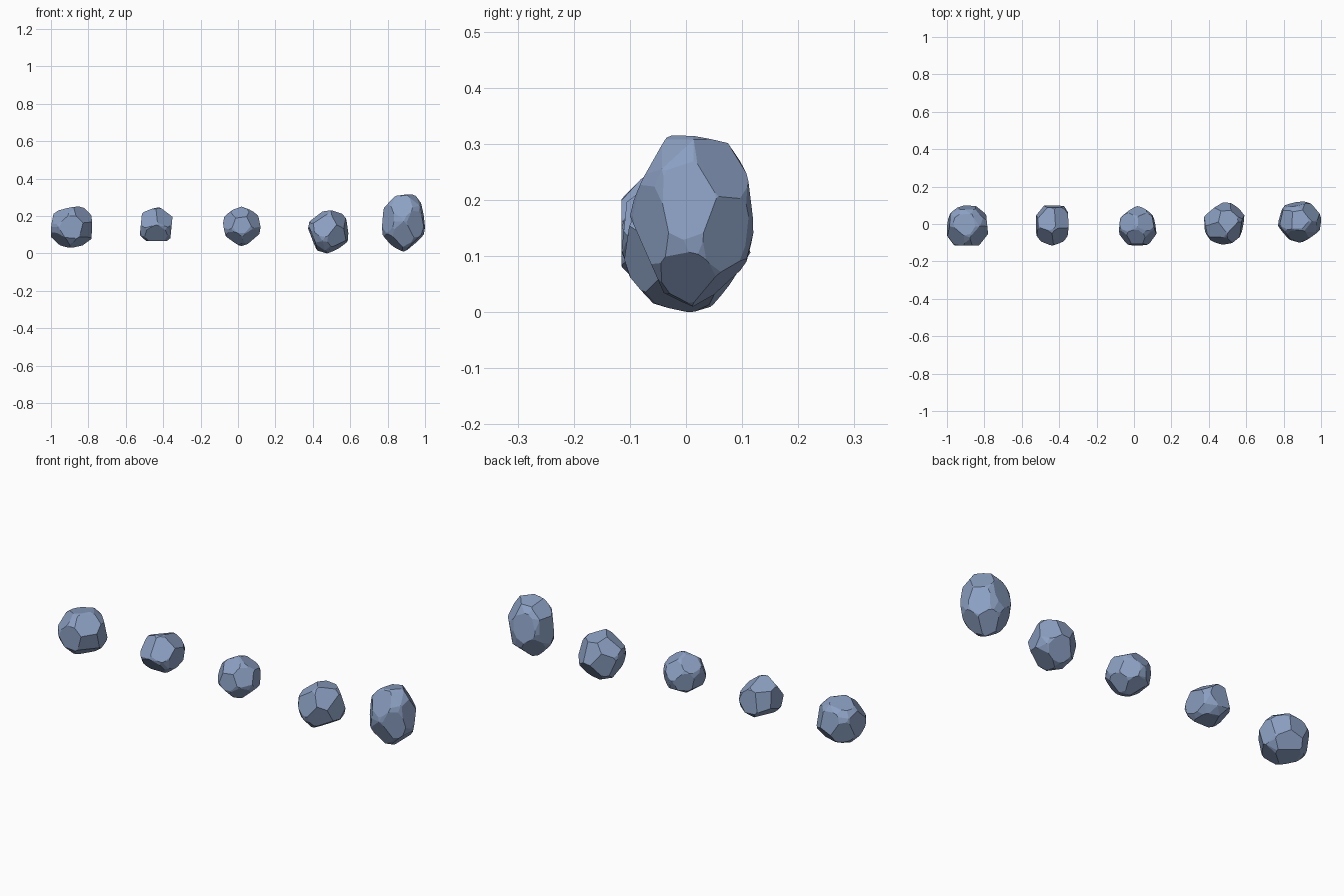
import bpy
import bmesh
from mathutils import Vector

if "Cube" in bpy.data.objects:
    bpy.data.objects.remove(bpy.data.objects["Cube"])

stone = bpy.data.materials.new("blue_grey_stone")
stone.use_nodes = True
colour = (0.26, 0.35, 0.54, 1)
stone.diffuse_color = colour
stone.node_tree.nodes["Principled BSDF"].inputs["Base Color"].default_value = colour


def chisel(bm, direction, depth):
    """Slice off one flat facet and cap the opening."""
    normal = Vector(direction).normalized()
    geom = bm.verts[:] + bm.edges[:] + bm.faces[:]
    cut = bmesh.ops.bisect_plane(bm, geom=geom, plane_co=normal * depth,
                                 plane_no=normal, clear_outer=True)
    edges = [e for e in cut["geom_cut"] if isinstance(e, bmesh.types.BMEdge)]
    if len(edges) > 2:
        bmesh.ops.contextual_create(bm, geom=edges)


def make_rock(name, low, high, facets, depth):
    """Chisel a rough ball, then fit it between its low and high corners."""
    bm = bmesh.new()
    bmesh.ops.create_icosphere(bm, subdivisions=2, radius=1.03)
    for facet in facets:
        chisel(bm, facet, depth)
    bmesh.ops.remove_doubles(bm, verts=bm.verts, dist=0.03)
    for axis in range(3):
        values = [v.co[axis] for v in bm.verts]
        start, span = min(values), max(values) - min(values)
        for v in bm.verts:
            t = (v.co[axis] - start) / span
            v.co[axis] = low[axis] + t * (high[axis] - low[axis])
    bmesh.ops.recalc_face_normals(bm, faces=bm.faces)
    mesh = bpy.data.meshes.new(name)
    bm.to_mesh(mesh)
    bm.free()
    mesh.materials.append(stone)
    rock = bpy.data.objects.new(name, mesh)
    bpy.context.collection.objects.link(rock)


# Broad rock with a large front face
make_rock("broad_rock", (-1, -.115, .03), (-.78, .1, .25), [
    (0, -1, 0), (-.2, .1, 1), (-.6, -.5, .6), (.6, -.5, .6), (-1, .1, .1),
    (1, .1, 0), (0, 1, .2), (-.6, .7, -.2), (.7, .7, .2), (-.6, -.4, -.7),
    (.5, -.4, -.8), (0, .3, -1), (.8, -.6, -.2), (.3, .8, -.6)], .85)

# Blocky rock with a flat right side and base
make_rock("blocky_rock", (-.525, -.115, .065), (-.35, .1, .245), [
    (1, 0, -.1), (0, 0, -1), (-.4, -.7, .5), (.5, -.7, .6), (0, -.7, -.5),
    (-1, 0, .1), (-.3, .3, 1), (.6, .3, .8), (0, 1, .1), (-.7, .7, .2),
    (-.6, .3, -.7)], .8)

# Round rock with small even facets
make_rock("round_rock", (-.08, -.115, .04), (.12, .095, .25), [
    (0, -1, .1), (-.7, -.6, .3), (.7, -.6, .4), (-.1, -.6, .8), (-.4, -.6, -.7),
    (.5, -.6, -.6), (-1, .1, -.2), (1, .2, .1), (-.6, .3, .8), (.5, .3, .9),
    (0, .9, .5), (-.6, .8, -.1), (.6, .8, -.2), (0, .5, -.9), (.7, .1, -.8),
    (-.6, .1, -.8)], .87)

# Tilted rock tapering to a low point
make_rock("tilted_rock", (.375, -.11, 0), (.59, .115, .23), [
    (-.2, -.9, .3), (-1, -.1, -.4), (1, -.2, .1), (.1, .2, 1), (.5, -.2, -.9),
    (.7, -.5, .6), (0, .9, .4), (-.6, .3, .7), (.6, .7, .3), (.1, .8, -.6),
    (-.6, .8, -.1), (.5, -.8, -.3), (-.5, -.3, .8)], .82)

# Tall egg-shaped rock with long facets
make_rock("tall_rock", (.77, -.1, .01), (1, .12, .315), [
    (1, -.1, .2), (.6, -.1, -.8), (.6, -.8, -.1), (.8, .6, -.2), (.6, .5, .6),
    (-.1, -.8, .6), (-.8, -.6, .1), (0, -.8, -.5), (-.1, .1, 1), (-1, .2, .1),
    (-.6, .1, .8), (-.2, 1, .2), (-.5, .6, -.6), (-.5, -.3, -.8), (.2, .5, -.9)],
    .87)
